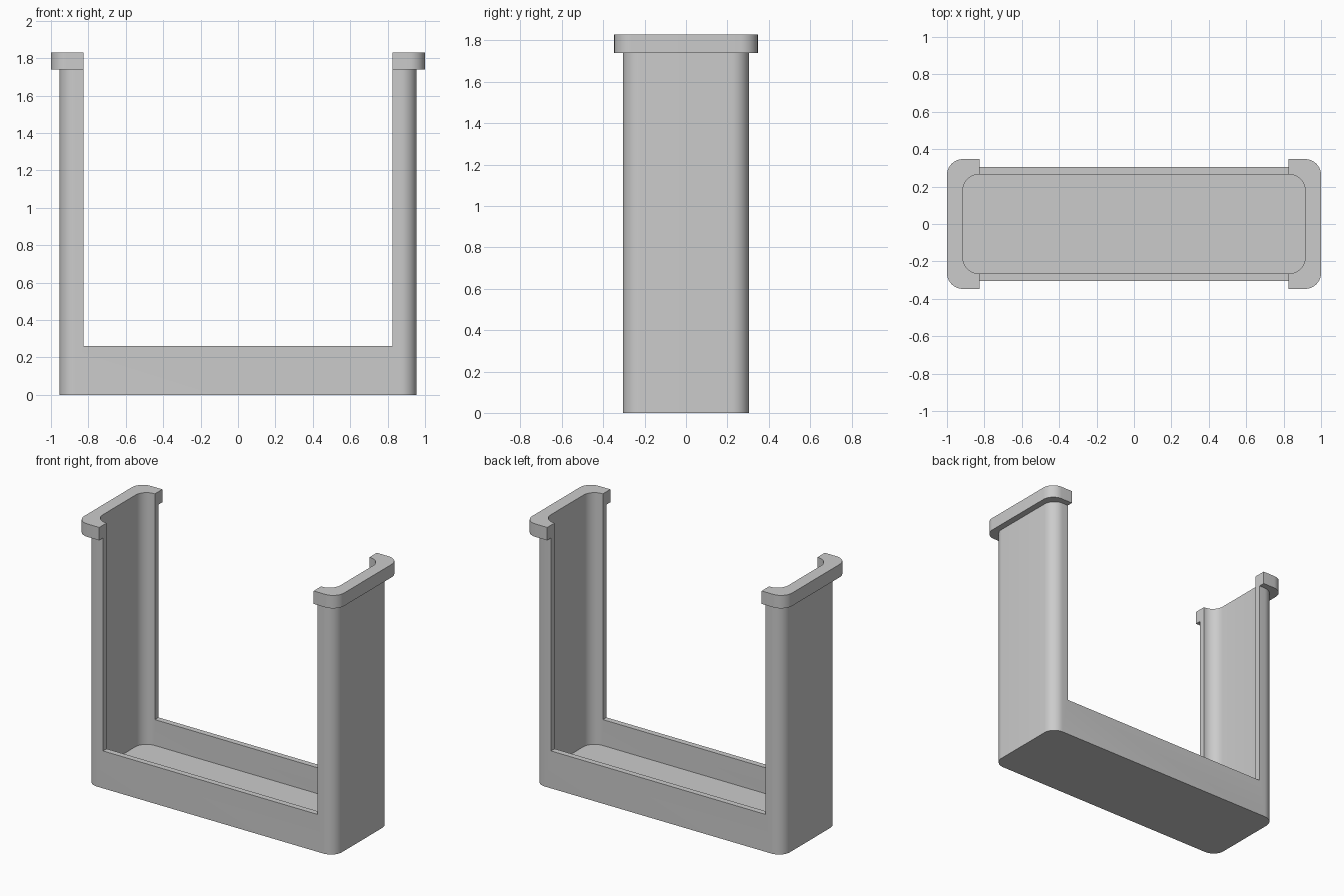
import bpy, bmesh, math

old = bpy.data.objects.get("Cube")
if old:
    bpy.data.objects.remove(old, do_unlink=True)

RADIUS, STEPS = 0.085, 10

grey = bpy.data.materials.new("plain grey")
grey.use_nodes = True
colour = (0.6, 0.6, 0.6, 1)
grey.diffuse_color = colour
grey.node_tree.nodes["Principled BSDF"].inputs["Base Color"].default_value = colour


def rounded_prism(name, hx, hy, z0, z1, radius=RADIUS):
    """Upright prism with a rounded rectangle outline."""
    bm = bmesh.new()
    outline = []
    for corner, (sx, sy) in enumerate([(1, 1), (-1, 1), (-1, -1), (1, -1)]):
        cx, cy = sx * (hx - radius), sy * (hy - radius)
        for i in range(STEPS + 1 if radius else 1):
            a = math.pi / 2 * (corner + i / STEPS)
            outline.append(bm.verts.new((cx + radius * math.cos(a),
                                         cy + radius * math.sin(a), z0)))
    base = bm.faces.new(outline)
    top = bmesh.ops.extrude_face_region(bm, geom=[base])["geom"]
    bmesh.ops.translate(bm, vec=(0, 0, z1 - z0),
                        verts=[v for v in top if isinstance(v, bmesh.types.BMVert)])
    bmesh.ops.recalc_face_normals(bm, faces=bm.faces)
    mesh = bpy.data.meshes.new(name)
    bm.to_mesh(mesh)
    bm.free()
    mesh.materials.append(grey)
    obj = bpy.data.objects.new(name, mesh)
    bpy.context.collection.objects.link(obj)
    return obj


def combine(target, tool, operation):
    """Apply a boolean and discard the helper."""
    tool.hide_render = True
    mod = target.modifiers.new(tool.name, 'BOOLEAN')
    mod.operation, mod.object, mod.solver = operation, tool, 'EXACT'
    bpy.context.view_layer.objects.active = target
    bpy.ops.object.modifier_apply(modifier=mod.name)
    bpy.data.objects.remove(tool, do_unlink=True)


# Box with a flared rim, hollowed, then cut away across front and back
body = rounded_prism("open_sided_box", 0.955, 0.305, 0, 1.79)
combine(body, rounded_prism("rim", 1.0, 0.347, 1.74, 1.83), 'UNION')
combine(body, rounded_prism("pocket", 0.915, 0.265, 0.08, 2.0), 'DIFFERENCE')
combine(body, rounded_prism("side_opening", 0.825, 0.6, 0.26, 2.1, 0), 'DIFFERENCE')

# Smooth rounded corners, crisp edges
bpy.ops.object.select_all(action='DESELECT')
body.select_set(True)
bpy.context.view_layer.objects.active = body
bpy.ops.object.shade_smooth_by_angle(angle=math.radians(30))
